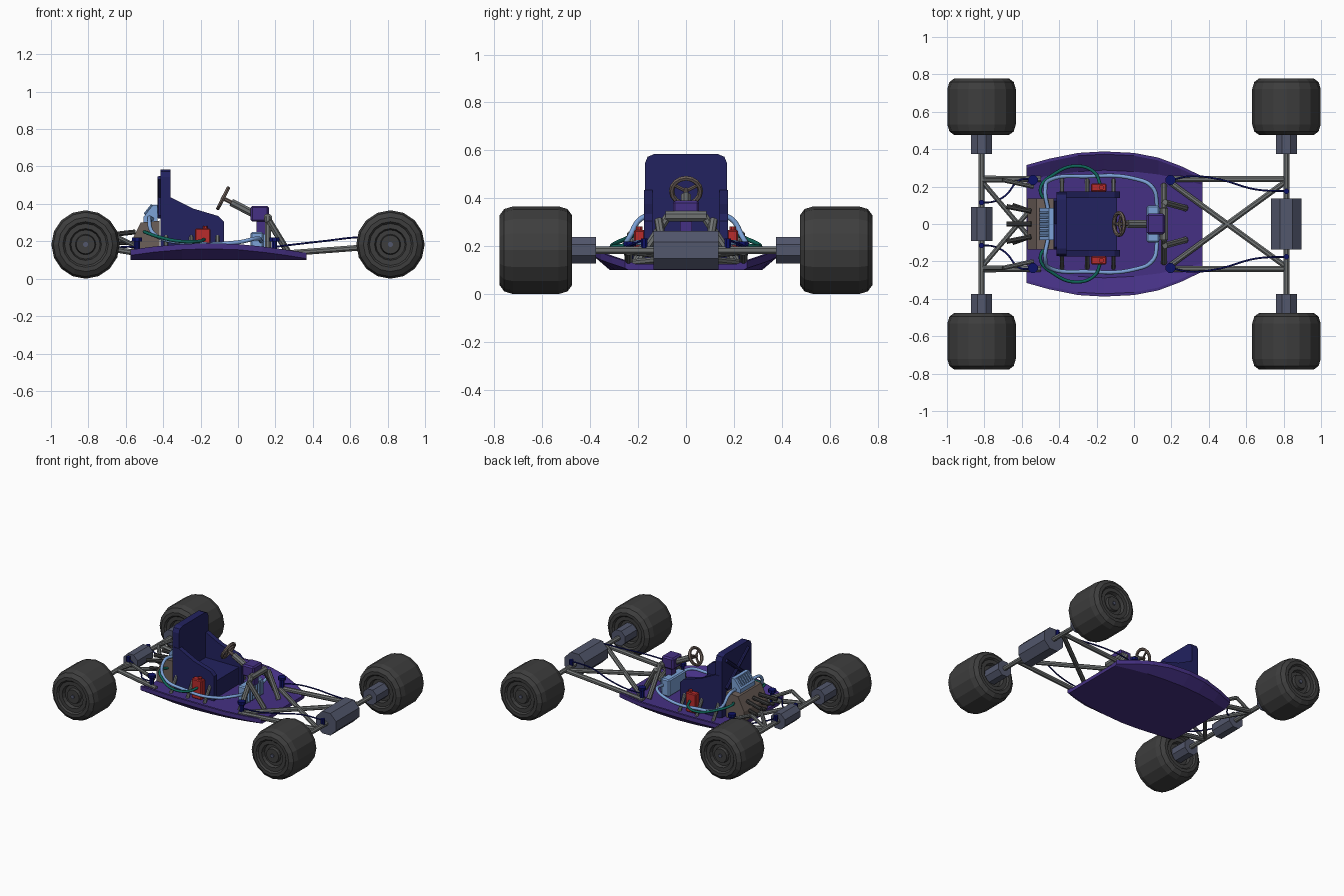
import bpy, bmesh, math
from mathutils import Vector, Matrix

cube = bpy.data.objects.get("Cube")
if cube:
    bpy.data.objects.remove(cube, do_unlink=True)


def material(name, rgb):
    m = bpy.data.materials.new(name)
    m.use_nodes = True
    m.diffuse_color = (*rgb, 1)
    m.node_tree.nodes["Principled BSDF"].inputs["Base Color"].default_value = (*rgb, 1)
    return m


RUBBER = material("dark rubber", (0.048, 0.048, 0.048))
SLATE = material("slate metal", (0.085, 0.095, 0.15))
GREY = material("grey tube", (0.16, 0.17, 0.17))
PURPLE = material("purple body", (0.06, 0.03, 0.23))
NAVY = material("navy seat", (0.016, 0.016, 0.115))
CABLE = material("blue cable", (0.004, 0.006, 0.14))
SKY = material("light blue", (0.2, 0.36, 0.68))
GREEN = material("teal hose", (0.005, 0.13, 0.1))
RED = material("red box", (0.48, 0.025, 0.025))
BROWN = material("brown engine", (0.15, 0.115, 0.1))


def finish(name, bm, mat):
    bmesh.ops.recalc_face_normals(bm, faces=bm.faces)
    me = bpy.data.meshes.new(name)
    bm.to_mesh(me)
    bm.free()
    me.materials.append(mat)
    ob = bpy.data.objects.new(name, me)
    bpy.context.collection.objects.link(ob)
    return ob


def box(name, lo, hi, mat, bevel=0):
    bm = bmesh.new()
    lo, hi = Vector(lo), Vector(hi)
    bmesh.ops.create_cube(bm, size=1, matrix=Matrix.Translation((lo + hi) / 2) @ Matrix.Diagonal((*(hi - lo), 1)))
    if bevel:
        bmesh.ops.bevel(bm, geom=bm.edges[:], offset=bevel, segments=1, affect='EDGES')
    return finish(name, bm, mat)


def beam(name, a, b, r, mat, n=8, r2=None):
    a, b = Vector(a), Vector(b)
    d = b - a
    rot = d.to_track_quat('Z', 'Y').to_matrix().to_4x4() @ Matrix.Rotation(math.pi / n, 4, 'Z')
    bm = bmesh.new()
    bmesh.ops.create_cone(bm, cap_ends=True, segments=n, radius1=r, radius2=r if r2 is None else r2,
                          depth=d.length, matrix=Matrix.Translation((a + b) / 2) @ rot)
    return finish(name, bm, mat)


def prism(name, profile, y0, y1, mat):
    """Extrude an x/z outline along y."""
    bm = bmesh.new()
    face = bm.faces.new([bm.verts.new((x, y0, z)) for x, z in profile])
    ext = bmesh.ops.extrude_face_region(bm, geom=[face])
    bmesh.ops.translate(bm, vec=(0, y1 - y0, 0), verts=[v for v in ext["geom"] if isinstance(v, bmesh.types.BMVert)])
    return finish(name, bm, mat)


def hose(name, pts, r, mat):
    cu = bpy.data.curves.new(name, 'CURVE')
    cu.dimensions = '3D'
    cu.bevel_depth, cu.bevel_resolution, cu.resolution_u = r, 2, 8
    sp = cu.splines.new('BEZIER')
    sp.bezier_points.add(len(pts) - 1)
    for bp, p in zip(sp.bezier_points, pts):
        bp.co = p
        bp.handle_left_type = bp.handle_right_type = 'AUTO'
    cu.use_fill_caps = True
    cu.materials.append(mat)
    ob = bpy.data.objects.new(name, cu)
    bpy.context.collection.objects.link(ob)


def wheel(name, x, y, side):
    """Tyre with stepped rim, turned around the y axis."""
    half = [(0.183, 0.0), (0.183, 0.095), (0.172, 0.132), (0.145, 0.152), (0.122, 0.152), (0.112, 0.14),
            (0.085, 0.14), (0.078, 0.115), (0.055, 0.115), (0.05, 0.135), (0.02, 0.135), (0.0, 0.135)]
    prof = [(r, -w) for r, w in reversed(half[1:])] + half
    bm = bmesh.new()
    vs = [bm.verts.new((r, w, 0)) for r, w in prof]
    es = [bm.edges.new(p) for p in zip(vs, vs[1:])]
    bmesh.ops.spin(bm, geom=vs + es, cent=(0, 0, 0), axis=(0, 1, 0), angle=2 * math.pi, steps=16)
    bmesh.ops.remove_doubles(bm, verts=bm.verts, dist=0.0005)
    finish(name, bm, RUBBER).location = (x, y, AXLE_Z)
    beam(name + "_nut", (x, y + side * 0.13, AXLE_Z), (x, y + side * 0.143, AXLE_Z), 0.014, SLATE)


AXLE_Z = 0.183
SIDES = (("left_hand", 1), ("right_hand", -1))

# Wheels, hubs, axles and gear housings
for end, x, r, w in (("front", 0.815, 0.088, 0.135), ("rear", -0.815, 0.062, 0.09)):
    beam(end + "_axle", (x, -0.48, AXLE_Z), (x, 0.48, AXLE_Z), 0.017, GREY)
    beam(end + "_gear_housing", (x, -w, AXLE_Z), (x, w, AXLE_Z), r, SLATE)
    for tag, s in SIDES:
        wheel(f"{end}_wheel_{tag}", x, s * 0.627, s)
        beam(f"{end}_hub_{tag}", (x, s * 0.375, AXLE_Z), (x, s * 0.52, AXLE_Z), 0.06, SLATE)

# Floor tray with flared rim, lofted along x: x, half width, rim height, flare
bm = bmesh.new()
rings = []
for x, y, zt, f in ((-0.575, 0.315, 0.155, 0.05), (-0.45, 0.35, 0.172, 0.06), (-0.3, 0.38, 0.185, 0.07),
                    (-0.16, 0.388, 0.19, 0.07), (0, 0.38, 0.185, 0.07), (0.13, 0.355, 0.172, 0.06),
                    (0.25, 0.31, 0.156, 0.04), (0.365, 0.255, 0.138, 0.015)):
    right = [(y - f, 0.1), (y, zt - 0.03), (y, zt), (y - 0.015, zt), (y - f - 0.03, 0.125)]
    ring = right + [(-a, b) for a, b in reversed(right)]
    rings.append([bm.verts.new((x, a, b)) for a, b in ring])
for p, q in zip(rings, rings[1:]):
    for i in range(len(p)):
        j = (i + 1) % len(p)
        bm.faces.new((p[i], p[j], q[j], q[i]))
bm.faces.new(rings[0])
bm.faces.new(rings[-1])
finish("floor_tray", bm, PURPLE)

# Seat: side panels, cushion, back with cut corners and rear cross brace
panel = [(-0.4, 0.125), (-0.075, 0.125), (-0.075, 0.305), (-0.105, 0.335), (-0.24, 0.375), (-0.36, 0.435), (-0.4, 0.435)]
for tag, s in SIDES:
    prism("seat_side_" + tag, panel, s * 0.14, s * 0.175, NAVY)
    beam("seat_brace_" + tag, (-0.42, s * 0.13, 0.33), (-0.42, -s * 0.13, 0.54), 0.012, NAVY)
box("seat_cushion", (-0.4, -0.145, 0.125), (-0.09, 0.145, 0.25), NAVY)
back = box("seat_back", (-0.415, -0.172, 0.13), (-0.362, 0.172, 0.585), NAVY)
bm = bmesh.new()
bm.from_mesh(back.data)
top = [e for e in bm.edges if all(v.co.z > 0.5 for v in e.verts) and abs(e.verts[0].co.y - e.verts[1].co.y) < 0.01]
bmesh.ops.bevel(bm, geom=top, offset=0.04, segments=2, affect='EDGES', profile=0.5)
bm.to_mesh(back.data)
bm.free()

# Steering wheel, column and dash
axis = Vector((0.89, 0, -0.45))
centre = Vector((-0.08, 0, 0.43))
bpy.ops.mesh.primitive_torus_add(location=centre, major_radius=0.06, minor_radius=0.011, major_segments=16,
                                 minor_segments=6, rotation=axis.to_track_quat('Z', 'Y').to_euler())
bpy.context.object.name = "steering_wheel"
bpy.context.object.data.materials.append(BROWN)
up = Vector((0.45, 0, 0.89))
for k in range(3):
    a = 2 * math.pi * k / 3
    tip = centre + 0.058 * (up * -math.cos(a) + Vector((0, math.sin(a), 0)))
    beam(f"steering_spoke_{k}", centre, tip, 0.008, BROWN, 6)
beam("steering_shaft", centre - axis * 0.01, centre + axis * 0.07, 0.012, BROWN)
beam("steering_column", centre + axis * 0.05, centre + axis * 0.2, 0.022, GREY)
box("dash_box", (0.068, -0.055, 0.305), (0.165, 0.055, 0.39), PURPLE, 0.01)
box("dash_support", (0.1, -0.025, 0.24), (0.15, 0.025, 0.31), PURPLE)

# Front hoop and its forward braces
beam("hoop_top", (0.16, -0.085, 0.325), (0.16, 0.085, 0.325), 0.024, GREY)
for tag, s in SIDES:
    beam("hoop_leg_" + tag, (0.16, s * 0.075, 0.325), (0.16, s * 0.205, 0.13), 0.018, GREY)
    beam("hoop_brace_" + tag, (0.165, s * 0.115, 0.31), (0.275, s * 0.085, 0.13), 0.018, GREY)

# Front slatted radiator
box("front_radiator", (0.068, -0.1, 0.125), (0.135, 0.1, 0.25), SKY, 0.008)
for k in range(6):
    y = -0.075 + k * 0.03
    box(f"front_radiator_slat_{k}", (0.13, y - 0.007, 0.14), (0.15, y + 0.007, 0.24), SKY)

# Engine, sloping cooler with slats, exhaust pipes
prism("engine", [(-0.57, 0.12), (-0.42, 0.12), (-0.42, 0.31), (-0.52, 0.3), (-0.57, 0.2)], -0.135, 0.135, BROWN)
prism("rear_cooler", [(-0.505, 0.29), (-0.43, 0.29), (-0.43, 0.395), (-0.455, 0.395), (-0.505, 0.33)], -0.085, 0.085, SKY)
for k in range(6):
    y = -0.06 + k * 0.024
    beam(f"rear_cooler_slat_{k}", (-0.5, y, 0.345), (-0.46, y, 0.395), 0.007, SKY, 6)
for k, y in enumerate((-0.085, 0, 0.085)):
    beam(f"exhaust_upper_{k}", (-0.55, y * 0.8, 0.25), (-0.68, y * 1.1, 0.235), 0.014, RUBBER)
    beam(f"exhaust_lower_{k}", (-0.55, y * 0.8, 0.19), (-0.65, y * 1.2, 0.19), 0.012, RUBBER)

for tag, s in SIDES:
    # Chassis tubes
    beam("front_rail_" + tag, (0.18, s * 0.24, 0.13), (0.815, s * 0.24, 0.178), 0.017, GREY)
    beam("front_cross_" + tag, (0.19, s * 0.225, 0.13), (0.815, -s * 0.23, 0.178), 0.016, GREY)
    beam("rear_rail_" + tag, (-0.815, s * 0.243, 0.183), (-0.5, s * 0.24, 0.13), 0.017, GREY)
    beam("rear_cross_" + tag, (-0.81, s * 0.225, 0.183), (-0.56, -s * 0.07, 0.14), 0.014, GREY)
    beam("rear_strut_" + tag, (-0.7, s * 0.235, 0.25), (-0.54, s * 0.2, 0.17), 0.013, GREY)
    beam("rear_strut_foot_" + tag, (-0.815, s * 0.235, 0.183), (-0.7, s * 0.235, 0.25), 0.013, GREY)
    # Cable posts with caps and guide cables
    for end, x in (("front", 0.195), ("rear", -0.54)):
        beam(f"{end}_post_{tag}", (x, s * 0.235, 0.12), (x, s * 0.235, 0.21), 0.016, CABLE)
        beam(f"{end}_post_cap_{tag}", (x, s * 0.235, 0.2), (x, s * 0.235, 0.22), 0.028, CABLE)
    hose("front_cable_" + tag, [(0.195, s * 0.235, 0.17), (0.3, s * 0.255, 0.183), (0.45, s * 0.24, 0.2),
                                (0.65, s * 0.185, 0.222), (0.815, s * 0.175, 0.222)], 0.005, CABLE)
    hose("rear_cable_" + tag, [(-0.54, s * 0.24, 0.17), (-0.61, s * 0.235, 0.17), (-0.69, s * 0.15, 0.16),
                               (-0.75, s * 0.12, 0.18), (-0.815, s * 0.115, 0.215)], 0.005, CABLE)
    beam("front_cable_end_" + tag, (0.815, s * 0.175, 0.19), (0.815, s * 0.175, 0.232), 0.015, CABLE)
    beam("rear_cable_end_" + tag, (-0.815, s * 0.115, 0.19), (-0.815, s * 0.115, 0.232), 0.015, CABLE)
    # Red side box with cap and floor brackets
    y0, y1 = sorted((s * 0.172, s * 0.217))
    box("red_box_" + tag, (-0.23, y0, 0.125), (-0.147, y1, 0.268), RED, 0.006)
    beam("red_box_cap_" + tag, (-0.175, s * 0.195, 0.26), (-0.175, s * 0.195, 0.282), 0.014, RED)
    for k, x in enumerate((-0.385, -0.25, -0.11)):
        beam(f"seat_mount_{k}_{tag}", (x, s * 0.165, 0.23), (x, s * 0.235, 0.12), 0.012, GREY)
    # Coolant and fuel hoses
    hose("coolant_hose_" + tag, [(-0.46, s * 0.08, 0.32), (-0.475, s * 0.18, 0.32), (-0.45, s * 0.235, 0.24),
                                 (-0.25, s * 0.255, 0.19), (0, s * 0.243, 0.195), (0.1, s * 0.195, 0.215),
                                 (0.125, s * 0.09, 0.2)], 0.011, SKY)
    hose("fuel_hose_" + tag, [(-0.47, s * 0.11, 0.24), (-0.5, s * 0.19, 0.25), (-0.43, s * 0.265, 0.225),
                              (-0.31, s * 0.31, 0.2), (-0.21, s * 0.275, 0.2), (-0.18, s * 0.21, 0.21)], 0.009, GREEN)
